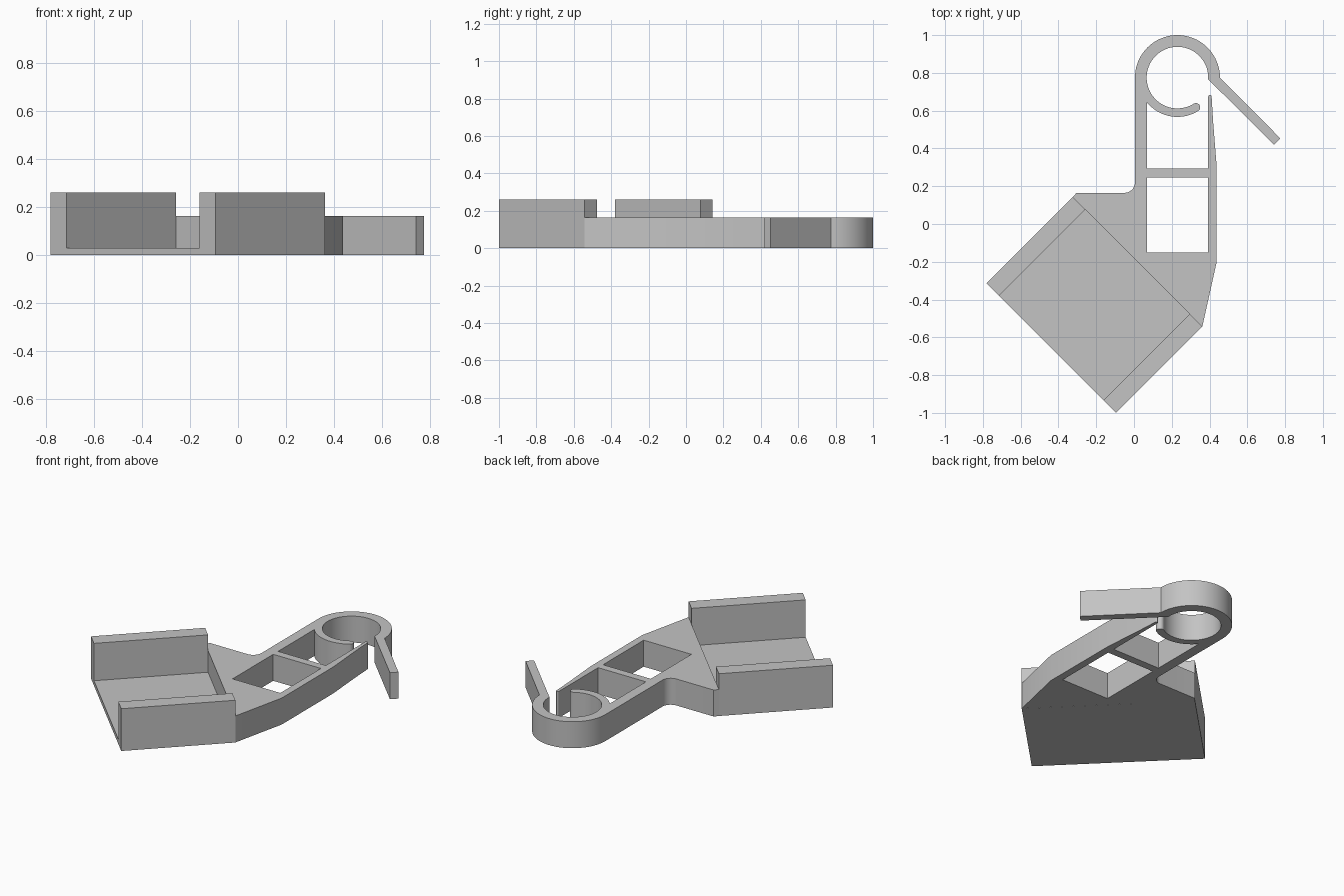
import bpy
import bmesh
from math import sin, cos, radians
from mathutils import Vector, Matrix

cube = bpy.data.objects.get("Cube")
if cube:
    bpy.data.objects.remove(cube, do_unlink=True)

grey = bpy.data.materials.new("plain grey")
grey.use_nodes = True
grey.diffuse_color = (0.55, 0.55, 0.55, 1)
grey.node_tree.nodes["Principled BSDF"].inputs["Base Color"].default_value = grey.diffuse_color


def arc(cx, cy, r, start, end, steps):
    """Points along an arc, angles in degrees."""
    angles = [radians(start + (end - start) * i / steps) for i in range(steps + 1)]
    return [(cx + r * cos(a), cy + r * sin(a)) for a in angles]


def extrude_loops(name, loops, depth, matrix=Matrix()):
    """Fill closed outlines (inner ones become holes) and extrude them along local z."""
    bm = bmesh.new()
    for loop in loops:
        verts = [bm.verts.new((x, y, 0)) for x, y in loop]
        for a, b in zip(verts, verts[1:] + verts[:1]):
            bm.edges.new((a, b))
    bmesh.ops.triangle_fill(bm, use_beauty=True, use_dissolve=False, edges=bm.edges[:])
    result = bmesh.ops.extrude_face_region(bm, geom=bm.faces[:])
    top = [g for g in result["geom"] if isinstance(g, bmesh.types.BMVert)]
    bmesh.ops.translate(bm, verts=top, vec=(0, 0, depth))
    bmesh.ops.transform(bm, matrix=matrix, verts=bm.verts[:])
    bmesh.ops.recalc_face_normals(bm, faces=bm.faces[:])
    mesh = bpy.data.meshes.new(name)
    bm.to_mesh(mesh)
    bm.free()
    mesh.materials.append(grey)
    obj = bpy.data.objects.new(name, mesh)
    bpy.context.collection.objects.link(obj)
    bpy.ops.object.select_all(action='DESELECT')
    obj.select_set(True)
    bpy.context.view_layer.objects.active = obj
    bpy.ops.object.shade_smooth_by_angle(angle=radians(30))
    return obj


# Channel tray: U-shaped section swept diagonally
left, right, wall = -0.33, 0.64, 0.094
floor, rim = 0.03, 0.26
section = [(left, 0), (right, 0), (right, rim), (right - wall, rim),
           (right - wall, floor), (left + wall, floor), (left + wall, rim), (left, rim)]
across = Vector((1, -1, 0)).normalized()
along = Vector((1, 1, 0)).normalized()
frame = Matrix((across, (0, 0, 1), along)).transposed().to_4x4()
frame.translation = along * -0.774
extrude_loops("channel_tray", [section], 0.646, frame)

# Clip arm: neck, open ring with hook and tongue, crossbar and tapered strut
cx, cy = 0.23, 0.775
inner, outer, hook = 0.163, 0.225, 0.208
hook_end = 302
mid = (inner + hook) / 2
tip_x = cx + mid * cos(radians(hook_end))
tip_y = cy + mid * sin(radians(hook_end))

outline = [(-0.324, 0.143), (-0.304, 0.165)]
outline += arc(-0.05, 0.22, 0.055, -90, 0, 8)                        # neck fillet
outline += arc(cx, cy, outer, 180, 0, 40)                            # ring outside
outline += [(0.775, 0.453), (0.741, 0.419)]                          # tongue end
outline += arc(cx, cy, inner, -3, hook_end, 64)                      # ring inside
outline += arc(tip_x, tip_y, (hook - inner) / 2, 122, -58, 10)[1:-1]  # hook tip
outline += arc(cx, cy, hook, hook_end, 218.8, 18)                    # hook outside
outline += [(0.068, 0.293), (0.393, 0.293)]                          # crossbar top
outline += arc(0.402, 0.674, 0.009, 180, 0, 6)                       # strut tip
outline += [(0.419, 0.54), (0.438, 0.3), (0.438, -0.2), (0.362, -0.542)]
window = [(0.068, -0.15), (0.393, -0.15), (0.393, 0.245), (0.068, 0.245)]
extrude_loops("clip_arm", [outline, window], 0.163)
